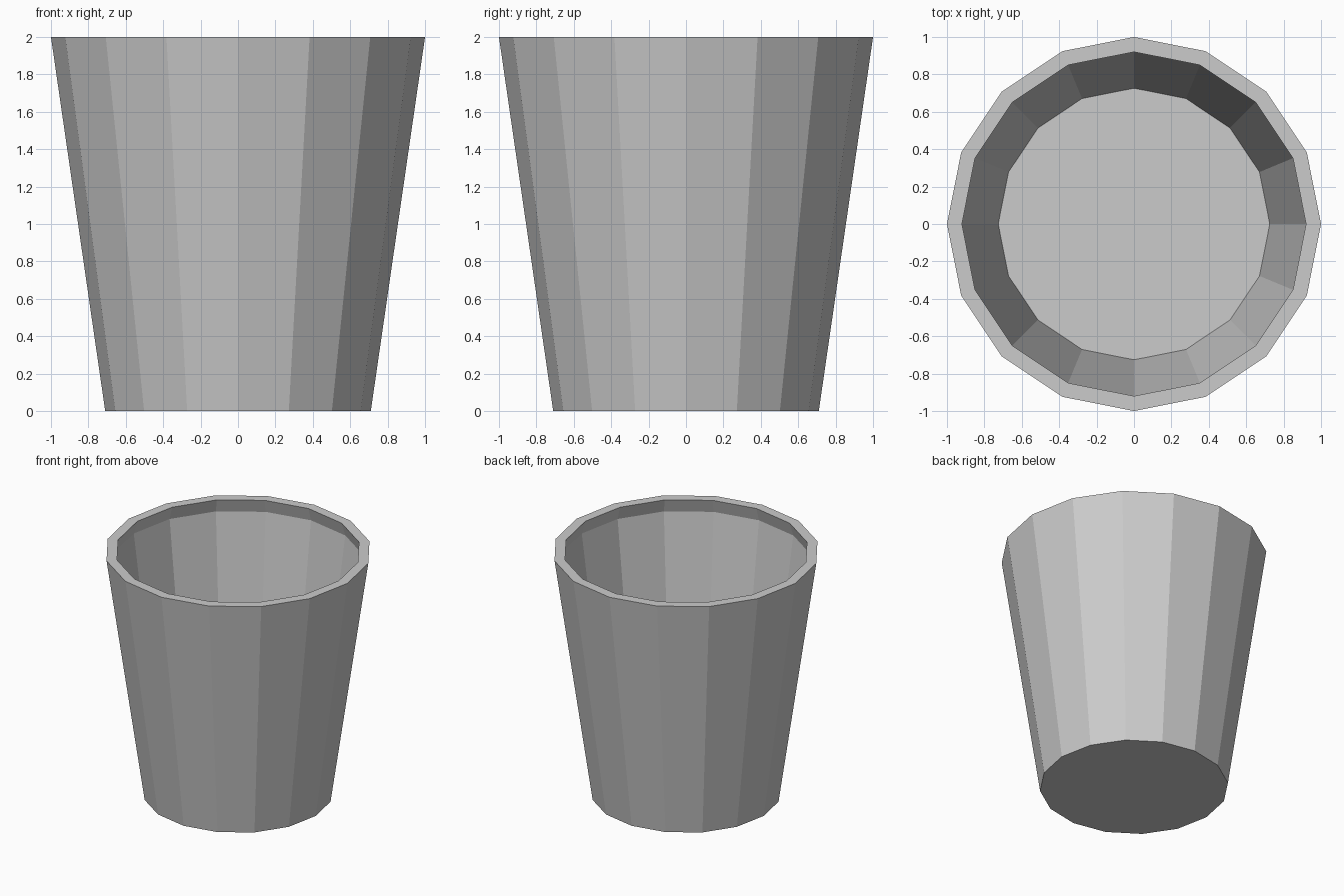
import bpy, bmesh
from math import cos, sin, tau

if "Cube" in bpy.data.objects:
    bpy.data.objects.remove(bpy.data.objects["Cube"])

SIDES = 16
# Radius/height profile: outer base, outer rim, inner rim, lip underside, inner floor
PROFILE = [(0.71, 0.0), (1.0, 2.0), (0.92, 2.0), (0.953, 1.89), (0.726, 0.2)]

bm = bmesh.new()


def ring(r, z):
    return [bm.verts.new((r * cos(tau * i / SIDES), r * sin(tau * i / SIDES), z))
            for i in range(SIDES)]


# Walls: bridge neighbouring rings
rings = [ring(r, z) for r, z in PROFILE]
for a, b in zip(rings, rings[1:]):
    for i in range(SIDES):
        j = (i + 1) % SIDES
        bm.faces.new((a[i], a[j], b[j], b[i]))

# Underside and inner floor
bm.faces.new(rings[0][::-1])
bm.faces.new(rings[-1])
bmesh.ops.recalc_face_normals(bm, faces=bm.faces)

mesh = bpy.data.meshes.new("cup")
bm.to_mesh(mesh)
bm.free()
cup = bpy.data.objects.new("cup", mesh)
bpy.context.collection.objects.link(cup)
